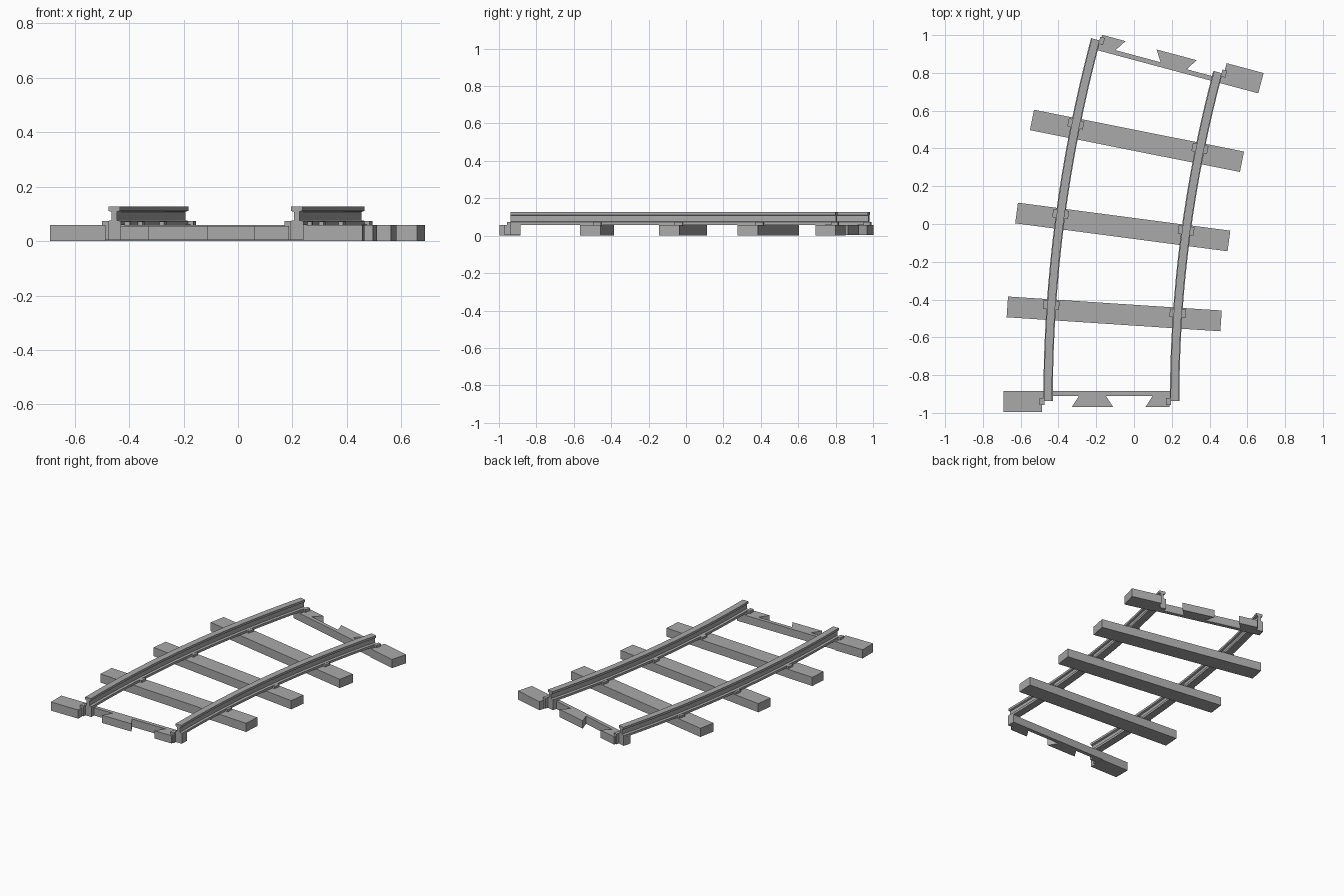
import bpy, bmesh
from math import radians
from mathutils import Matrix, Vector

cube = bpy.data.objects.get("Cube")
if cube:
    bpy.data.objects.remove(cube)

RADIUS = 7.065          # centre line of the curve
HALF_GAUGE = 0.335
TURN = 15               # degrees covered by the piece
CENTRE = Vector((6.945, -0.938, 0))

grey = bpy.data.materials.new("grey_plastic")
grey.use_nodes = True
grey.diffuse_color = (0.4, 0.4, 0.4, 1)
grey.node_tree.nodes["Principled BSDF"].inputs["Base Color"].default_value = grey.diffuse_color


def frame(degrees):
    """Matrix of a point on the centre line: x across, y along the track."""
    return (Matrix.Translation(CENTRE) @ Matrix.Rotation(-radians(degrees), 4, "Z")
            @ Matrix.Translation((-RADIUS, 0, 0)))


def finish(bm, name):
    bmesh.ops.recalc_face_normals(bm, faces=bm.faces)
    mesh = bpy.data.meshes.new(name)
    bm.to_mesh(mesh)
    bm.free()
    mesh.materials.append(grey)
    obj = bpy.data.objects.new(name, mesh)
    bpy.context.collection.objects.link(obj)


def loft(name, rings):
    """Skin equal closed rings in order and cap both ends."""
    bm = bmesh.new()
    loops = [[bm.verts.new(p) for p in ring] for ring in rings]
    n = len(loops[0])
    for a, b in zip(loops, loops[1:]):
        for i in range(n):
            j = (i + 1) % n
            bm.faces.new((a[i], a[j], b[j], b[i]))
    bm.faces.new(loops[0])
    bm.faces.new(loops[-1])
    finish(bm, name)


def prism(name, matrix, outline, z0, z1):
    loft(name, [[matrix @ Vector((x, y, z)) for x, y in outline] for z in (z0, z1)])


def block(name, matrix, x0, x1, y0, y1, z0, z1):
    prism(name, matrix, [(x0, y0), (x1, y0), (x1, y1), (x0, y1)], z0, z1)


# Rails: an I-shaped section swept along the arc
half = [(0.025, 0.058), (0.025, 0.073), (0.01, 0.076),
        (0.01, 0.107), (0.021, 0.111), (0.021, 0.126)]
section = half + [(-x, z) for x, z in reversed(half)]
STEPS = 16
for side, label in ((-1, "outer"), (1, "inner")):
    loft(label + "_rail",
         [[frame(TURN * i / STEPS) @ Vector((side * HALF_GAUGE + x, 0, z)) for x, z in section]
          for i in range(STEPS + 1)])

# Sleepers with a rail chair under each rail
for i in (1, 2, 3):
    m = frame(TURN * i / 4)
    block(f"sleeper_{i}", m, -0.567, 0.567, -0.055, 0.055, 0, 0.058)
    for side, label in ((-1, "outer"), (1, "inner")):
        x = side * HALF_GAUGE
        block(f"{label}_chair_{i}", m, x - 0.042, x + 0.042, 0.003, 0.047, 0.05, 0.072)

# End connectors: the far one is the near one turned half round
for label, m in (("front", frame(0)), ("back", frame(TURN) @ Matrix.Rotation(radians(180), 4, "Z"))):
    block(label + "_stub", m, -0.57, -0.367, -0.058, 0.053, 0, 0.058)
    block(label + "_tie_bar", m, -0.33, 0.33, 0.028, 0.053, 0.004, 0.056)
    prism(label + "_dovetail", m,
          [(-0.21, -0.032), (0.01, -0.032), (-0.03, 0.03), (-0.17, 0.03)], 0.004, 0.056)
    prism(label + "_half_dovetail", m,
          [(0.18, -0.032), (0.308, -0.032), (0.308, 0.03), (0.22, 0.03)], 0.004, 0.056)
    for side, rail in ((-1, "left"), (1, "right")):
        x = side * HALF_GAUGE
        block(f"{label}_{rail}_rail_support", m, x - 0.035, x + 0.025, 0, 0.053, 0.004, 0.06)
        block(f"{label}_{rail}_clip", m, x - 0.045, x - 0.02, -0.02, 0.018, 0.004, 0.073)
